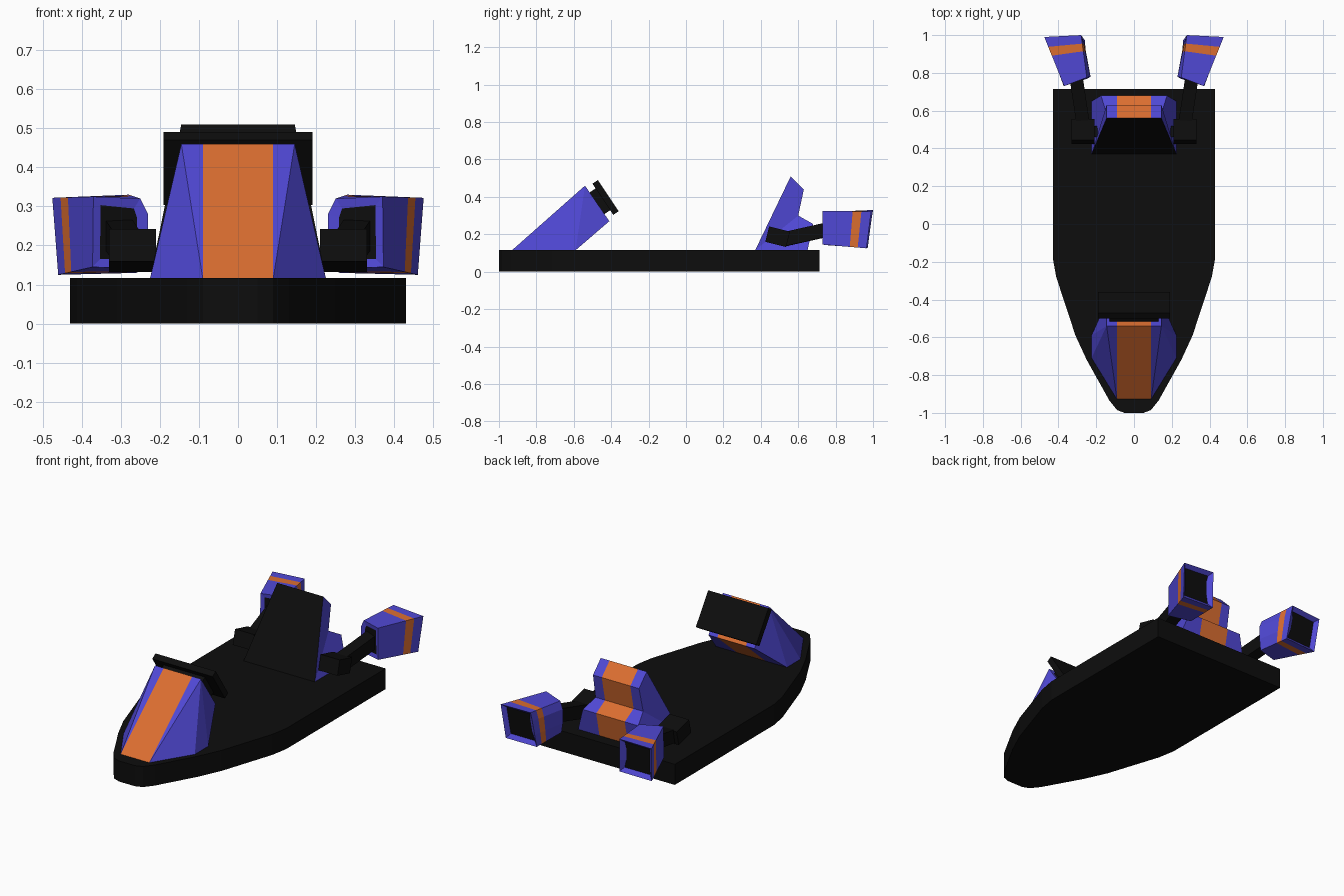
import bpy, bmesh
from math import radians
from mathutils import Vector, Matrix

if "Cube" in bpy.data.objects:
    bpy.data.objects.remove(bpy.data.objects["Cube"])


def material(name, rgb):
    m = bpy.data.materials.new(name)
    m.diffuse_color = (*rgb, 1)
    m.use_nodes = True
    m.node_tree.nodes["Principled BSDF"].inputs["Base Color"].default_value = m.diffuse_color
    return m


MATS = [material("black", (0.004, 0.004, 0.004)),
        material("purple", (0.08, 0.065, 0.66)),
        material("orange", (0.71, 0.155, 0.03))]
BLACK, PURPLE, ORANGE = range(3)


def finish(bm, name, mirror=False):
    bmesh.ops.recalc_face_normals(bm, faces=bm.faces[:])
    me = bpy.data.meshes.new(name)
    bm.to_mesh(me)
    bm.free()
    for m in MATS:
        me.materials.append(m)
    ob = bpy.data.objects.new(name, me)
    bpy.context.collection.objects.link(ob)
    if mirror:
        ob.modifiers.new("mirror", 'MIRROR').use_mirror_merge = False
    return ob


def stripe(bm, half=0.09):
    # cut a centre stripe and colour it orange, the rest purple
    for s in (-1, 1):
        bmesh.ops.bisect_plane(bm, geom=bm.verts[:] + bm.edges[:] + bm.faces[:],
                               plane_co=(s * half, 0, 0), plane_no=(1, 0, 0))
    for f in bm.faces:
        f.material_index = ORANGE if abs(f.calc_center_median().x) < half - 0.01 else PURPLE


def box(bm, loc, size, rot=Matrix.Identity(4)):
    bmesh.ops.create_cube(bm, size=1, matrix=Matrix.Translation(loc) @ rot @ Matrix.Diagonal((*size, 1)))


def beam(bm, a, b, w, h):
    a, b = Vector(a), Vector(b)
    rot = (b - a).to_track_quat('Y', 'Z').to_matrix().to_4x4()
    box(bm, (a + b) / 2, (w, (b - a).length, h), rot)


# flat pointed deck
half = [(0.43, 0.715), (0.43, -0.18), (0.412, -0.28), (0.31, -0.59), (0.25, -0.72),
        (0.13, -0.935), (0.09, -0.985), (0.05, -1.0)]
outline = half + [(-x, y) for x, y in reversed(half)]
bm = bmesh.new()
deck = bm.faces.new([bm.verts.new((x, y, 0)) for x, y in outline])
up = bmesh.ops.extrude_face_region(bm, geom=[deck])
bmesh.ops.translate(bm, vec=(0, 0, 0.117), verts=[v for v in up["geom"] if isinstance(v, bmesh.types.BMVert)])
if not any(f is deck for f in bm.faces if f.is_valid and all(v.co.z == 0 for v in f.verts)):
    bm.faces.new([v for v in bm.verts if v.co.z == 0])
finish(bm, "deck")

# nose fairing with centre stripe
bm = bmesh.new()
for x, y, z in [(0.09, -0.93, 0.115), (0.225, -0.71, 0.115), (0.225, -0.59, 0.115),
                (0.145, -0.54, 0.46), (0.145, -0.41, 0.27)]:
    for s in (-1, 1):
        bm.verts.new((s * x, y, z))
bmesh.ops.convex_hull(bm, input=bm.verts[:])
bmesh.ops.dissolve_limit(bm, angle_limit=radians(3), verts=bm.verts[:], edges=bm.edges[:])
stripe(bm)
finish(bm, "nose_fairing")

# dashboard panel and its mount
tilt = Matrix.Rotation(radians(-56.3), 4, 'X')
bm = bmesh.new()
box(bm, (0, -0.43, 0.397), (0.38, 0.2, 0.035), tilt)
box(bm, (0, -0.462, 0.375), (0.26, 0.14, 0.06), tilt)
finish(bm, "dashboard")

# seat: side profile with changing half width
profile = [(0.225, 0.37, 0.115), (0.145, 0.56, 0.51), (0.145, 0.63, 0.44),
           (0.15, 0.60, 0.30), (0.175, 0.68, 0.255), (0.225, 0.65, 0.115)]
bm = bmesh.new()
L, R = ([bm.verts.new((s * x, y, z)) for x, y, z in profile] for s in (-1, 1))
n = len(profile)
for i in range(n):
    j = (i + 1) % n
    bm.faces.new((L[i], L[j], R[j], R[i]))
for side in (L, R):
    bm.faces.new(side[:4])
    bm.faces.new((side[0], side[3], side[4], side[5]))
bmesh.ops.recalc_face_normals(bm, faces=bm.faces[:])
stripe(bm)
for f in bm.faces:
    if f.normal.y < -0.7:
        f.material_index = BLACK
finish(bm, "seat")

# engine arms: hub, peg into the seat, beam to the engine
bm = bmesh.new()
box(bm, (0.27, 0.49, 0.187), (0.12, 0.115, 0.085), Matrix.Rotation(radians(-14), 4, 'X'))
box(bm, (0.22, 0.49, 0.175), (0.1, 0.06, 0.04))
beam(bm, (0.268, 0.52, 0.172), (0.31, 0.80, 0.235), 0.07, 0.075)
finish(bm, "engine_arms", mirror=True)

# engines: front ring lofted to a square rear ring, with an orange band
front = [(0.37, 0.73, 0.325), (0.372, 0.73, 0.145), (0.245, 0.77, 0.14),
         (0.23, 0.78, 0.2), (0.23, 0.78, 0.28), (0.25, 0.775, 0.32)]
rear = [(0.475, 0.99, 0.322), (0.46, 0.965, 0.125), (0.26, 0.972, 0.13),
        (0.267, 0.981, 0.2), (0.274, 0.992, 0.28), (0.28, 1.0, 0.33)]
bm = bmesh.new()
rings = [[bm.verts.new(Vector(a).lerp(Vector(b), t)) for a, b in zip(front, rear)]
         for t in (0, 0.62, 0.8, 1)]
for k, (r, q) in enumerate(zip(rings, rings[1:])):
    for i in range(6):
        j = (i + 1) % 6
        bm.faces.new((r[i], r[j], q[j], q[i])).material_index = ORANGE if k == 1 else PURPLE
caps = [bm.faces.new(rings[0]), bm.faces.new(rings[-1])]
for f in caps:
    f.material_index = PURPLE
bmesh.ops.recalc_face_normals(bm, faces=bm.faces[:])
for f, d in zip(caps, (-0.004, -0.02)):
    bmesh.ops.inset_region(bm, faces=[f], thickness=0.03, depth=d)
    f.material_index = BLACK
finish(bm, "engines", mirror=True)
